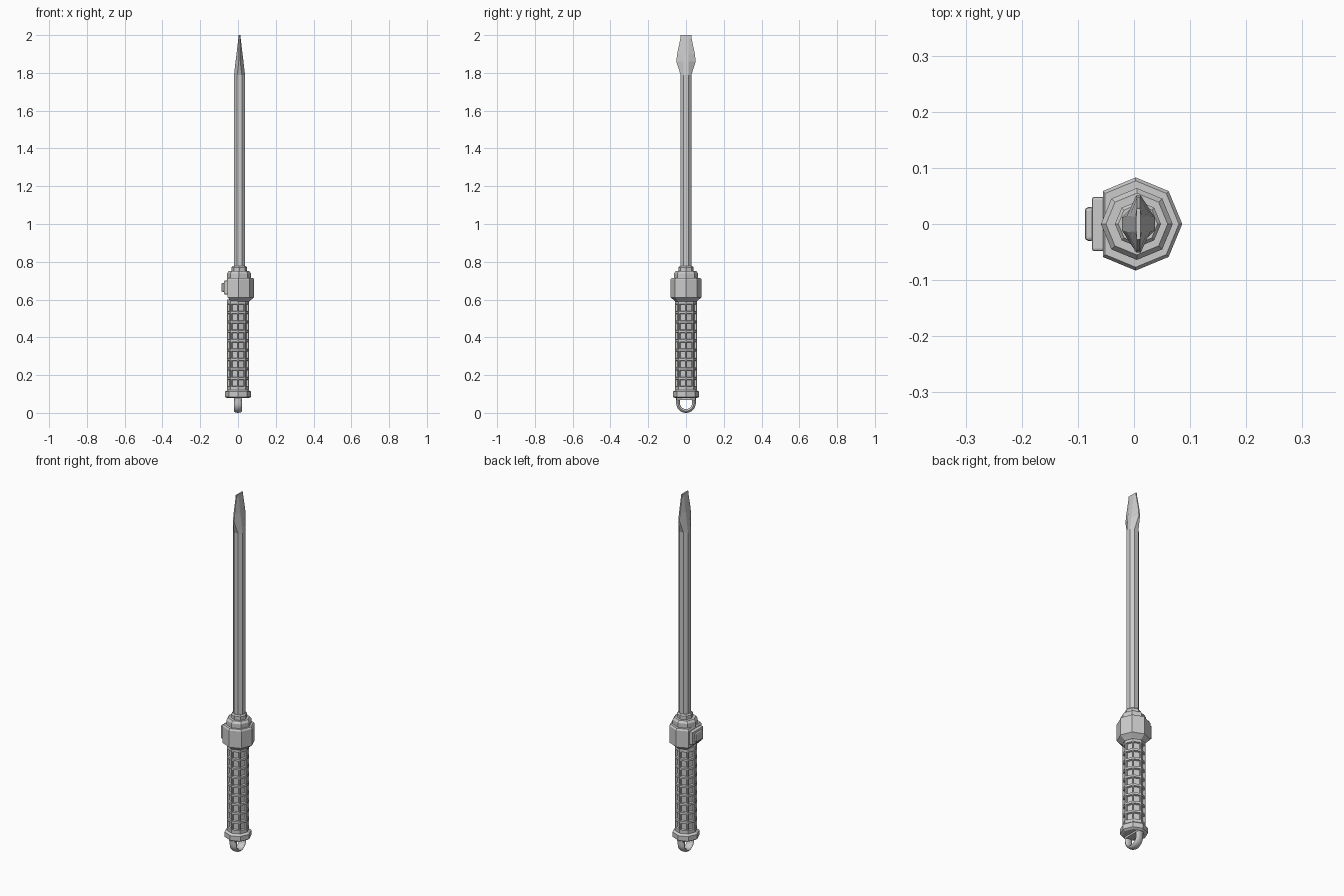
import bpy, bmesh
from math import sin, cos, pi, radians
from mathutils import Vector

if "Cube" in bpy.data.objects:
    bpy.data.objects.remove(bpy.data.objects["Cube"])


def make_object(name, bm):
    bmesh.ops.recalc_face_normals(bm, faces=bm.faces[:])
    mesh = bpy.data.meshes.new(name)
    bm.to_mesh(mesh)
    bm.free()
    ob = bpy.data.objects.new(name, mesh)
    bpy.context.collection.objects.link(ob)
    return ob


def loft(rings):
    """Skin a list of equal-length point rings, capping both ends."""
    bm = bmesh.new()
    vs = [[bm.verts.new(p) for p in r] for r in rings]
    n = len(vs[0])
    for a, b in zip(vs, vs[1:]):
        for i in range(n):
            j = (i + 1) % n
            bm.faces.new((a[i], a[j], b[j], b[i]))
    bm.faces.new(vs[0])
    bm.faces.new(vs[-1])
    return bm


def octagon(r, z, cx=0, skip=None):
    return [(cx + r * cos(i * pi / 4), r * sin(i * pi / 4), z)
            for i in range(8) if i != skip]


def turned(name, profile, cx=0, skip=None):
    return make_object(name, loft([octagon(r, z, cx, skip) for r, z in profile]))


def block(name, lo, hi, bevel):
    bm = bmesh.new()
    bmesh.ops.create_cube(bm, size=1)
    lo, hi = Vector(lo), Vector(hi)
    for v in bm.verts:
        v.co = (lo + hi) / 2 + v.co * (hi - lo)
    ob = make_object(name, bm)
    m = ob.modifiers.new("bevel", 'BEVEL')
    m.width, m.segments = bevel, 2
    return ob


# Grip: octagonal tube with nine rows of square pockets on every side
heights = [0.11] + [0.133 + 0.0498 * i for i in range(10)] + [0.60]
bm = loft([octagon(0.057, z) for z in heights])
bmesh.ops.recalc_face_normals(bm, faces=bm.faces[:])
pockets = [f for f in bm.faces if len(f.verts) == 4
           and 0.14 < f.calc_center_median().z < 0.57]
bmesh.ops.inset_individual(bm, faces=pockets, thickness=0.008)
bmesh.ops.inset_individual(bm, faces=pockets, thickness=0.004, depth=-0.009)
make_object("grip", bm)

# Rings and housing around the grip
turned("end_cap", [(0.058, 0.078), (0.069, 0.085), (0.069, 0.112), (0.057, 0.121)])
turned("housing", [(0.056, 0.59), (0.064, 0.597), (0.083, 0.612),
                   (0.083, 0.705), (0.077, 0.714)], 0.003, skip=4)
turned("collar", [(0.064, 0.705), (0.064, 0.738), (0.055, 0.75)], 0.005)
turned("shaft_ring", [(0.041, 0.745), (0.041, 0.77), (0.035, 0.777)], 0.007)


# Shaft and flared flat blade
def blade_section(z, hx, fy, sx, hy, cx=0.008):
    quarter = [(hx, fy), (sx, hy)]
    pts = quarter + [(-x, y) for x, y in quarter[::-1]]
    pts += [(-x, -y) for x, y in pts]
    return [(cx + x, y, z) for x, y in pts]


make_object("shaft_and_blade", loft([
    blade_section(0.76, 0.029, 0.012, 0.012, 0.029),
    blade_section(1.79, 0.029, 0.012, 0.012, 0.029),
    blade_section(1.86, 0.021, 0.014, 0.004, 0.051),
    blade_section(1.90, 0.016, 0.014, 0.003, 0.047),
    blade_section(1.985, 0.006, 0.013, 0.003, 0.029),
    blade_section(2.0, 0.004, 0.013, 0.003, 0.028)]))

# Push button on the flat side of the housing
block("button_base", (-0.075, -0.048, 0.628), (-0.05, 0.048, 0.70), 0.004)
block("button", (-0.0875, -0.03, 0.641), (-0.07, 0.03, 0.688), 0.006)

# Hanging loop under the end cap: an oval section swept along a U
path = [(-0.042, 0.082, pi)]
path += [(0.042 * cos(a), 0.052 + 0.042 * sin(a), a)
         for a in (pi + pi * i / 16 for i in range(17))]
path += [(0.042, 0.082, 2 * pi)]
loop = []
for y, z, a in path:
    loop.append([(0.021 * cos(t), y + 0.01 * sin(t) * cos(a), z + 0.01 * sin(t) * sin(a))
                 for t in (2 * pi * k / 12 for k in range(12))])
ob = make_object("hanging_loop", loft(loop))
bpy.context.view_layer.objects.active = ob
ob.select_set(True)
bpy.ops.object.shade_smooth_by_angle(angle=radians(40))
block("loop_mount", (-0.021, -0.05, 0.068), (0.021, 0.05, 0.084), 0.003)
